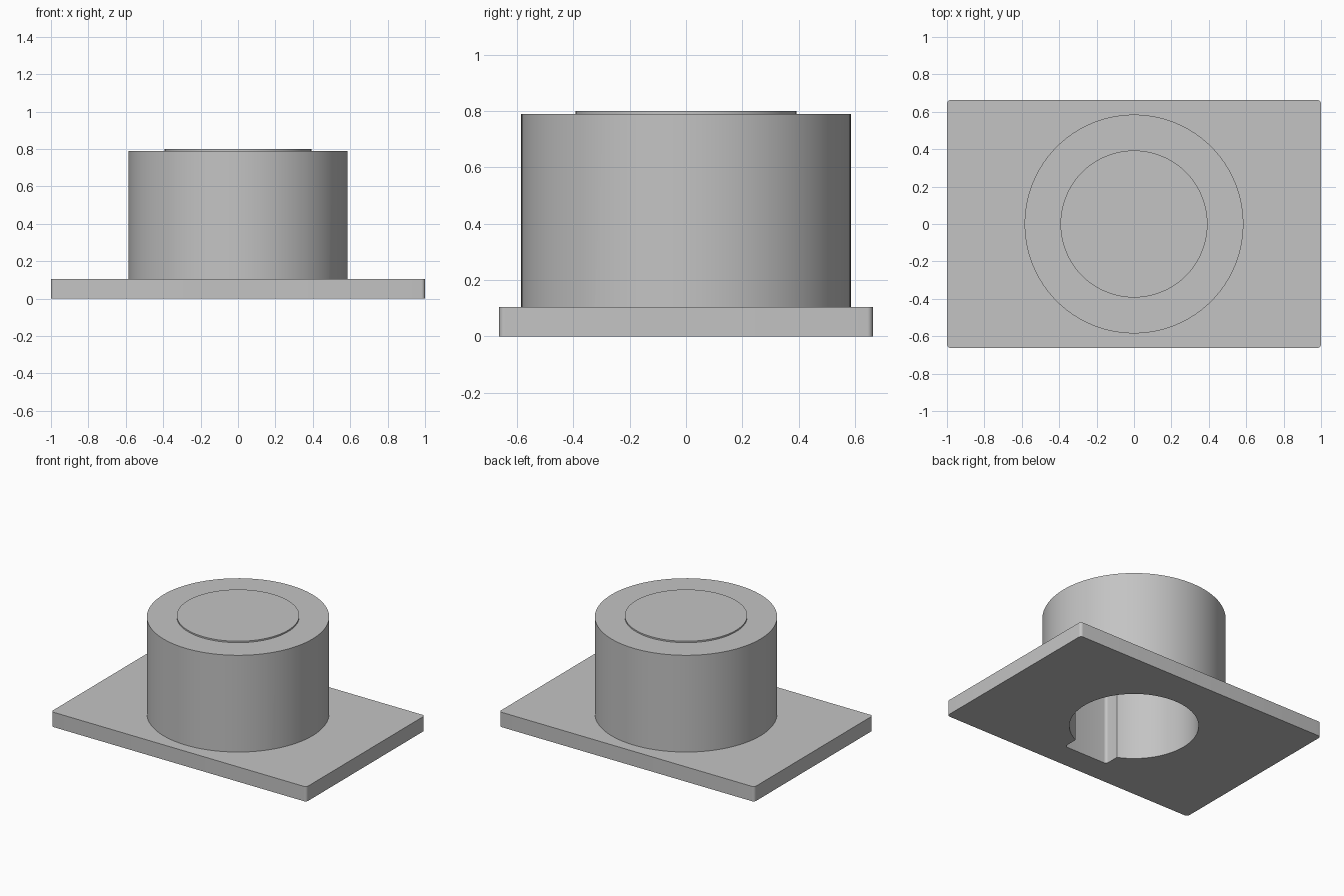
import bpy
import bmesh
from math import asin, cos, pi, radians, sin

if "Cube" in bpy.data.objects:
    bpy.data.objects.remove(bpy.data.objects["Cube"], do_unlink=True)

PLATE_TOP, BARREL_TOP, CAP_TOP = 0.105, 0.79, 0.80
BORE_R, BORE_TOP = 0.412, 0.69
KEY_HALF, KEY_Y = 0.172, -0.48

grey = bpy.data.materials.new("plain grey")
grey.use_nodes = True
colour = (0.55, 0.55, 0.55, 1)
grey.diffuse_color = colour
grey.node_tree.nodes["Principled BSDF"].inputs["Base Color"].default_value = colour


def arc(cx, cy, r, start, end, steps):
    """Points along an arc, counter-clockwise from start to end."""
    angles = [start + (end - start) * i / steps for i in range(steps + 1)]
    return [(cx + r * cos(a), cy + r * sin(a)) for a in angles]


def prism(name, outline, z0, z1):
    """Solid made by extruding a closed outline upwards."""
    bm = bmesh.new()
    face = bm.faces.new([bm.verts.new((x, y, z0)) for x, y in outline])
    top = bmesh.ops.extrude_face_region(bm, geom=[face])["geom"]
    verts = [v for v in top if isinstance(v, bmesh.types.BMVert)]
    bmesh.ops.translate(bm, verts=verts, vec=(0, 0, z1 - z0))
    bmesh.ops.recalc_face_normals(bm, faces=bm.faces)
    mesh = bpy.data.meshes.new(name)
    bm.to_mesh(mesh)
    bm.free()
    mesh.materials.append(grey)
    obj = bpy.data.objects.new(name, mesh)
    bpy.context.collection.objects.link(obj)
    return obj


def combine(body, tool, operation):
    """Apply a boolean to the body and remove the tool."""
    tool.hide_render = True
    mod = body.modifiers.new(tool.name, "BOOLEAN")
    mod.operation, mod.solver, mod.object = operation, "EXACT", tool
    bpy.context.view_layer.objects.active = body
    bpy.ops.object.modifier_apply(modifier=mod.name)
    bpy.data.objects.remove(tool, do_unlink=True)


def circle(r, sides):
    return arc(0, 0, r, 0, 2 * pi, sides)[:-1]


# Base plate with rounded corners
hx, hy, r = 1.0, 0.663, 0.02
corners = [(1, 1), (-1, 1), (-1, -1), (1, -1)]
plate_outline = []
for i, (sx, sy) in enumerate(corners):
    plate_outline += arc(sx * (hx - r), sy * (hy - r), r, i * pi / 2, (i + 1) * pi / 2, 6)
housing = prism("flanged_housing", plate_outline, 0, PLATE_TOP)

# Barrel and the thin raised disc on top of it
combine(housing, prism("barrel", circle(0.585, 96), PLATE_TOP / 2, BARREL_TOP), "UNION")
combine(housing, prism("raised_disc", circle(0.393, 96), BARREL_TOP - 0.04, CAP_TOP), "UNION")

# Blind bore from below with a keyway towards the front
half = asin(KEY_HALF / BORE_R)
bore = arc(0, 0, BORE_R, -pi / 2 + half, 1.5 * pi - half, 90)
bore += arc(-KEY_HALF + r, KEY_Y + r, r, pi, 1.5 * pi, 6)
bore += arc(KEY_HALF - r, KEY_Y + r, r, 1.5 * pi, 2 * pi, 6)
combine(housing, prism("keyed_bore", bore, -0.1, BORE_TOP), "DIFFERENCE")

# Smooth round walls, sharp rims
bpy.ops.object.select_all(action="DESELECT")
housing.select_set(True)
bpy.context.view_layer.objects.active = housing
bpy.ops.object.shade_smooth_by_angle(angle=radians(30))
